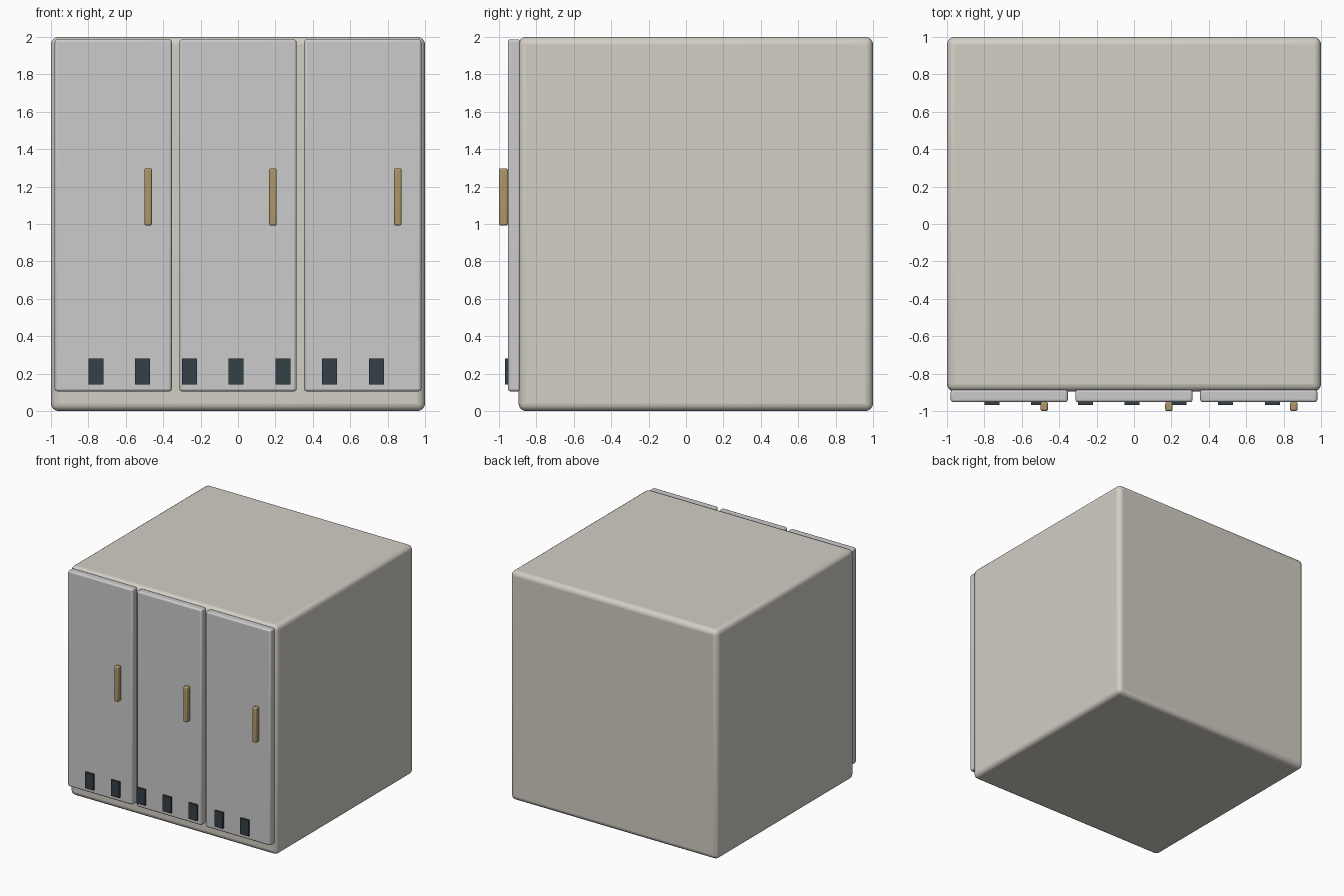
import bpy, bmesh, math
from mathutils import Vector

if "Cube" in bpy.data.objects:
    bpy.data.objects.remove(bpy.data.objects["Cube"])


def material(name, color):
    m = bpy.data.materials.new(name)
    m.diffuse_color = (*color, 1)
    m.use_nodes = True
    m.node_tree.nodes["Principled BSDF"].inputs["Base Color"].default_value = m.diffuse_color
    return m


def box(name, lo, hi, mat=None, bevel=0.0, segments=3):
    lo, hi = Vector(lo), Vector(hi)
    bpy.ops.mesh.primitive_cube_add(size=1, location=(lo + hi) / 2)
    ob = bpy.context.object
    ob.name = name
    for v in ob.data.vertices:
        v.co = v.co * (hi - lo)
    if mat:
        ob.data.materials.append(mat)
    if bevel:
        mod = ob.modifiers.new("rounded_edges", 'BEVEL')
        mod.width, mod.segments = bevel, segments
        bpy.ops.object.shade_smooth_by_angle(angle=math.radians(40))
    return ob


cream = material("cream", (0.65, 0.62, 0.56))
brass = material("brass", (0.42, 0.31, 0.14))
dark = material("dark_slate", (0.035, 0.05, 0.06))

# Cabinet body
box("cabinet_body", (-1, -0.895, 0), (1, 1, 2), cream, 0.04, 4)

# Three doors, each with an off-centre handle
for i in range(3):
    cx = (i - 1) * 0.667
    box(f"door_{i + 1}", (cx - 0.313, -0.953, 0.105), (cx + 0.313, -0.885, 1.987), None, 0.014)
    hx = cx + 0.187
    box(f"handle_{i + 1}", (hx - 0.02, -1, 0.992), (hx + 0.02, -0.952, 1.298), brass, 0.01)

# Row of vents along the bottom
for i in range(7):
    vx = -0.76 + 0.25 * i
    box(f"vent_{i + 1}", (vx - 0.04, -0.969, 0.142), (vx + 0.04, -0.945, 0.282), dark)
